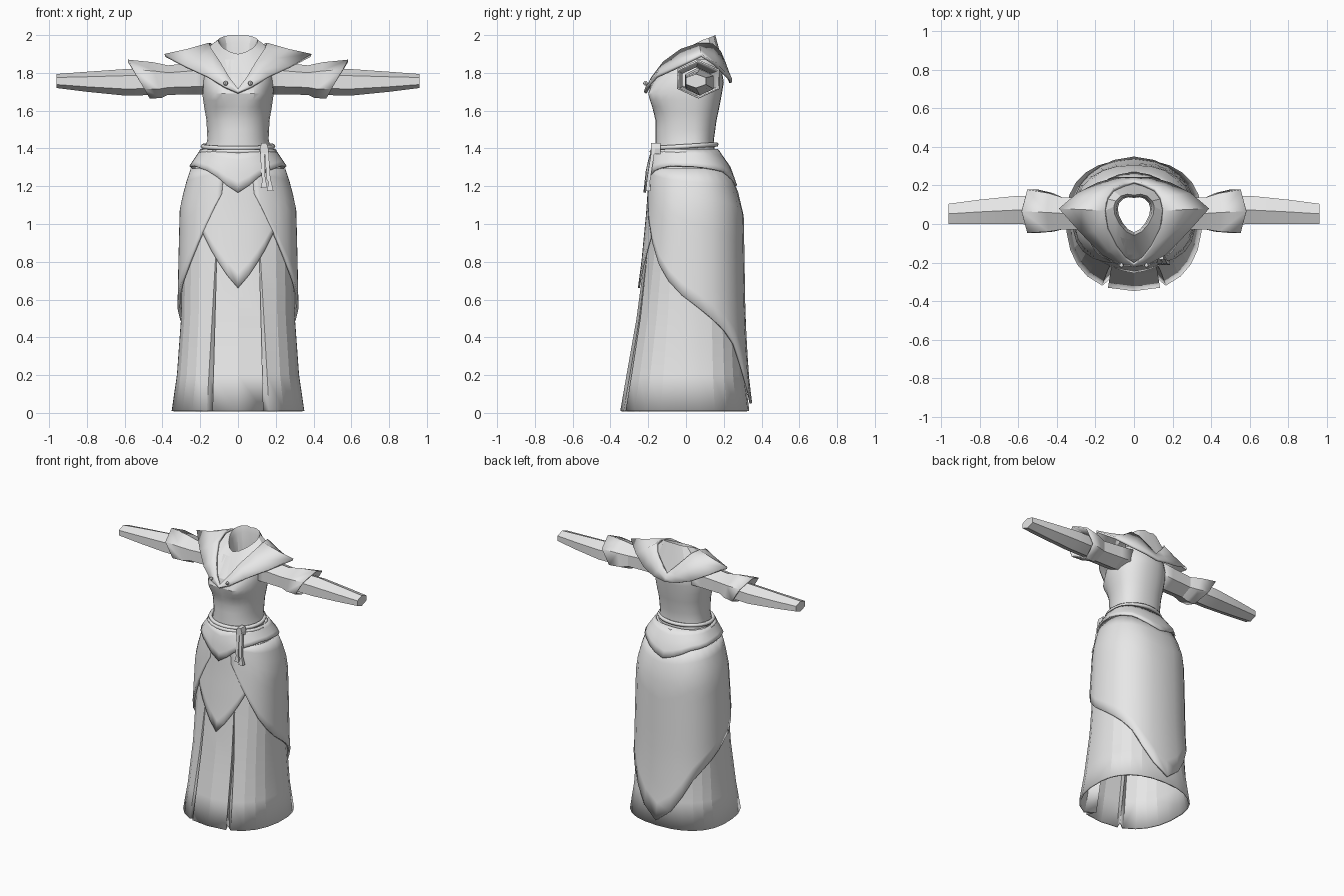
import bpy, bmesh, math
from mathutils import Vector

if "Cube" in bpy.data.objects:
    bpy.data.objects.remove(bpy.data.objects["Cube"])

mat = bpy.data.materials.new("light_grey")
mat.diffuse_color = (0.8, 0.8, 0.8, 1)
mat.use_nodes = True
mat.node_tree.nodes["Principled BSDF"].inputs["Base Color"].default_value = mat.diffuse_color


def make(name, verts, faces, thick=0.0, side=1, angle=20, recalc=False):
    """Mesh object with merged seams, optional thickness and angle-based smoothing."""
    bm = bmesh.new()
    vs = [bm.verts.new(v) for v in verts]
    for f in faces:
        bm.faces.new([vs[i] for i in f])
    bmesh.ops.remove_doubles(bm, verts=bm.verts, dist=1e-4)
    if recalc:
        bmesh.ops.recalc_face_normals(bm, faces=bm.faces)
    me = bpy.data.meshes.new(name)
    bm.to_mesh(me)
    bm.free()
    me.materials.append(mat)
    ob = bpy.data.objects.new(name, me)
    bpy.context.collection.objects.link(ob)
    if thick:
        s = ob.modifiers.new("thickness", 'SOLIDIFY')
        s.thickness, s.offset = thick, side
    bpy.ops.object.select_all(action='DESELECT')
    bpy.context.view_layer.objects.active = ob
    ob.select_set(True)
    bpy.ops.object.shade_smooth_by_angle(angle=math.radians(angle))
    return ob


def sheet(name, half, **kw):
    """Columns (top to bottom) from front to back on the right side, mirrored to the left."""
    cols = [[(-x, y, z) for x, y, z in c] for c in half[::-1]] + half
    n = len(half[0])
    verts = [v for c in cols for v in c]
    faces = []
    for j in range(len(cols) - 1):
        if j == len(half) - 1 and abs(half[0][0][0]) < 1e-5 and abs(half[0][-1][0]) < 1e-5:
            continue                      # both halves already meet on the centre line
        if j == len(half) - 1:
            continue                      # open front
        for i in range(n - 1):
            a, b = j * n + i, (j + 1) * n + i
            faces.append((a, a + 1, b + 1, b))
    return make(name, verts, faces, **kw)


def loft(name, rings, caps=True, **kw):
    n = len(rings[0])
    faces = [(r * n + k, r * n + (k + 1) % n, (r + 1) * n + (k + 1) % n, (r + 1) * n + k)
             for r in range(len(rings) - 1) for k in range(n)]
    if caps:
        faces += [tuple(range(n)), tuple(range((len(rings) - 1) * n, len(rings) * n))]
    return make(name, [v for r in rings for v in r], faces, recalc=True, **kw)


def interp(table, t):
    """Piecewise linear lookup; rows are (key, values...)."""
    table = sorted(table)
    t = min(max(t, table[0][0]), table[-1][0])
    for a, b in zip(table, table[1:]):
        if t <= b[0]:
            f = (t - a[0]) / (b[0] - a[0])
            return [p + (q - p) * f for p, q in zip(a[1:], b[1:])]


# Profiles: height, half width, front y, back y
SKIRT = [(0.01, .353, -.348, .335), (.2, .325, -.315, .312), (.5, .303, -.262, .295),
         (.8, .297, -.222, .29), (1.08, .29, -.195, .285), (1.2, .262, -.188, .245),
         (1.31, .225, -.178, .195)]
TORSO = [(1.34, .185, -.165, .155), (1.45, .163, -.162, .148), (1.55, .168, -.162, .162),
         (1.62, .18, -.178, .177), (1.69, .19, -.192, .19), (1.75, .19, -.182, .2),
         (1.81, .18, -.13, .19), (1.87, .14, -.08, .17)]
PEPLUM = [(1.16, .275, -.212, .272), (1.3, .247, -.197, .222), (1.39, .187, -.17, .157)]
CY, P = 0.03, 0.85


def body(prof, deg, z, off=0.0, power=P):
    w, f, b = interp(prof, z)
    s, c = math.sin(math.radians(deg)), math.cos(math.radians(deg))
    x = (w + off) * max(s, 0) ** power if deg < 180 else 0.0
    r = (CY - f if c > 0 else b - CY) + off
    return (x, CY - math.copysign(abs(c) ** power, c) * r, z)


def draped(name, prof, angles, top, bottom, off, rows, thick):
    """Cloth layer hanging on a profile with a hem that varies by angle."""
    cols = []
    for a in angles:
        zb = interp(bottom, a)[0]
        cols.append([body(prof, a, top + (zb - top) * i / rows, off) for i in range(rows + 1)])
    return sheet(name, cols, thick=thick)


# Long skirt with a front panel between two inward pleats
def angle_at(x, z):
    return math.degrees(math.asin((x / interp(SKIRT, z)[0]) ** (1 / P)))


zs = [1.31, 1.2, 1.08, .94, .82, .65, .5, .35, .2, .01]
pleat = [[], [], []]
for z in zs:
    k = max(0, (.82 - z) / .81)
    pleat[0].append(body(SKIRT, angle_at(.113 + .022 * k, z), z))
    pleat[1].append(body(SKIRT, angle_at(.116 + .016 * k, z), z, -.06 * min(1, k * 2)))
    pleat[2].append(body(SKIRT, angle_at(.119 + .046 * k, z), z))
skirt_cols = [[body(SKIRT, 0, z) for z in zs]] + pleat
skirt_cols += [[body(SKIRT, a, z) for z in zs] for a in range(40, 181, 14)]
sheet("skirt", skirt_cols, thick=.012, side=-1, angle=13)

# Pointed front apron and the wrapped overskirt
draped("front_apron", SKIRT, [0, 8, 16, 24, 32, 40], 1.29,
       [(0, .66), (24, .86), (40, 1.0)], .004, 8, .01)
draped("overskirt", SKIRT, [14, 20, 27, 40, 54, 68, 82, 96, 110, 124, 138, 152, 166, 180], 1.29,
       [(14, 1.16), (27, 1.02), (40, .9), (58, .75), (94, .56), (135, .39), (163, .15), (180, .05)],
       .006, 10, .014)

# Pointed hip flap under the belt
draped("hip_flap", PEPLUM, [0, 10, 20, 35, 50, 65, 80, 95, 110, 125, 140, 155, 168, 180], 1.39,
       [(0, 1.165), (20, 1.245), (35, 1.28), (60, 1.305), (95, 1.3), (140, 1.275), (180, 1.2)],
       .002, 4, .012)

# Bodice with a soft bust
tz = [1.34, 1.4, 1.45, 1.5, 1.55, 1.59, 1.62, 1.655, 1.69, 1.72, 1.75, 1.78, 1.81, 1.87]


def bodice_point(a, z):
    x, y, z = body(TORSO, a, z, power=.9)
    bump = math.exp(-((a - 30) / 20) ** 2 - ((z - 1.68) / .055) ** 2)
    return (x, y - .028 * bump, z)


sheet("bodice", [[bodice_point(a, z) for z in tz] for a in range(0, 181, 12)], angle=25)

# Shoulder cape, collar and neck opening, as front-to-back curves
edge = [(0, -.21, 1.69), (.07, -.2, 1.72), (.16, -.15, 1.775), (.27, -.04, 1.825), (.385, .08, 1.885),
        (.29, .15, 1.84), (.19, .2, 1.79), (.09, .23, 1.76), (0, .23, 1.745)]
fold = [(0, -.2, 1.71), (.045, -.17, 1.77), (.09, -.11, 1.85), (.135, -.02, 1.915), (.148, .07, 1.945),
        (.135, .13, 1.945), (.105, .17, 1.91), (.05, .195, 1.85), (0, .21, 1.80)]
neck = [(0, -.06, 1.9), (.04, -.04, 1.91), (.075, 0, 1.93), (.1, .05, 1.955), (.105, .09, 1.975),
        (.095, .12, 1.985), (.07, .145, 1.995), (.035, .155, 2.0), (0, .15, 1.998)]


def mix(p, q, t, dz=0):
    v = Vector(p).lerp(Vector(q), t)
    return (v.x, v.y, v.z + dz)


sheet("shoulder_cape", [[f, mix(f, e, .5, -.004), e] for f, e in zip(fold, edge)], thick=.016, angle=25)
sheet("collar", [[(x * .8, .05 + (y - .05) * .85, 1.82), (x * .88, .05 + (y - .05) * .9, z - .04),
                  (x, y, z), mix((x, y, z), f, 1.0, -.002)]
                 for (x, y, z), f in zip(neck, fold)], angle=25)


def sleeve_ring(s, x, y, z, ry, rz, slant=0, n=6):
    """Ring around the arm; slant pushes the top outward."""
    pts = []
    for k in range(n):
        a = 2 * math.pi * k / n
        h = rz * math.cos(a)
        pts.append((s * (x + slant * h), y + ry * math.sin(a), z + h))
    return pts


for s, side in ((1, "right"), (-1, "left")):
    # Short flared oversleeve
    loft(side + "_oversleeve", [sleeve_ring(s, *r) for r in (
        (.12, .06, 1.775, .1, .09), (.22, .055, 1.77, .1, .085), (.37, .055, 1.762, .095, .078),
        (.43, .06, 1.762, .115, .095, .25), (.525, .066, 1.767, .13, .103, .56))],
        caps=False, thick=.01, side=-1)
    # Long tapered undersleeve
    loft(side + "_undersleeve", [sleeve_ring(s, *r) for r in (
        (.36, .06, 1.758, .075, .068), (.48, .07, 1.752, .085, .07), (.6, .073, 1.75, .085, .07),
        (.8, .063, 1.753, .073, .053), (.962, .053, 1.757, .06, .037))])
    # Cape stud
    bpy.ops.mesh.primitive_uv_sphere_add(segments=8, ring_count=6, radius=.012,
                                         location=(s * .065, -.215, 1.745))
    stud = bpy.context.object
    stud.name = side + "_cape_stud"
    stud.data.materials.append(mat)


def cord(name, pts, r, cyclic=False):
    cu = bpy.data.curves.new(name, 'CURVE')
    cu.dimensions, cu.bevel_depth, cu.bevel_resolution = '3D', r, 1
    sp = cu.splines.new('POLY')
    sp.points.add(len(pts) - 1)
    for p, q in zip(sp.points, pts):
        p.co = (*q, 1)
    sp.use_cyclic_u, cu.use_fill_caps = cyclic, True
    cu.materials.append(mat)
    ob = bpy.data.objects.new(name, cu)
    bpy.context.collection.objects.link(ob)
    bpy.ops.object.select_all(action='DESELECT')
    bpy.context.view_layer.objects.active = ob
    ob.select_set(True)
    bpy.ops.object.convert(target='MESH')


# Two belt cords, slightly tilted against each other
for name, z, tilt, grow in (("upper_belt_cord", 1.411, .06, 0), ("lower_belt_cord", 1.381, -.02, .01)):
    cord(name, [((.185 + grow) * math.sin(a), -.005 - (.165 + grow) * math.cos(a),
                 z - tilt * .165 * math.cos(a))
                for a in (2 * math.pi * k / 28 for k in range(28))], .013, True)


# Belt knot and two hanging ends with flared tips
def box_ring(x, y, z, w, d):
    return [(x - w, y - d, z), (x + w, y - d, z), (x + w, y + d, z), (x - w, y + d, z)]


loft("belt_knot", [box_ring(.138, -.16, z, w, .025) for z, w in ((1.428, .014), (1.4, .022), (1.37, .018))])
for name, x0, x1, zb in (("inner_belt_end", .128, .138, 1.19), ("outer_belt_end", .15, .17, 1.175)):
    loft(name, [box_ring(x0, -.172, 1.4, .011, .009),
                box_ring(x0 * .4 + x1 * .6, -.198, zb + .06, .01, .009),
                box_ring(x1, -.2, zb + .045, .008, .008), box_ring(x1, -.2, zb, .018, .013)])
